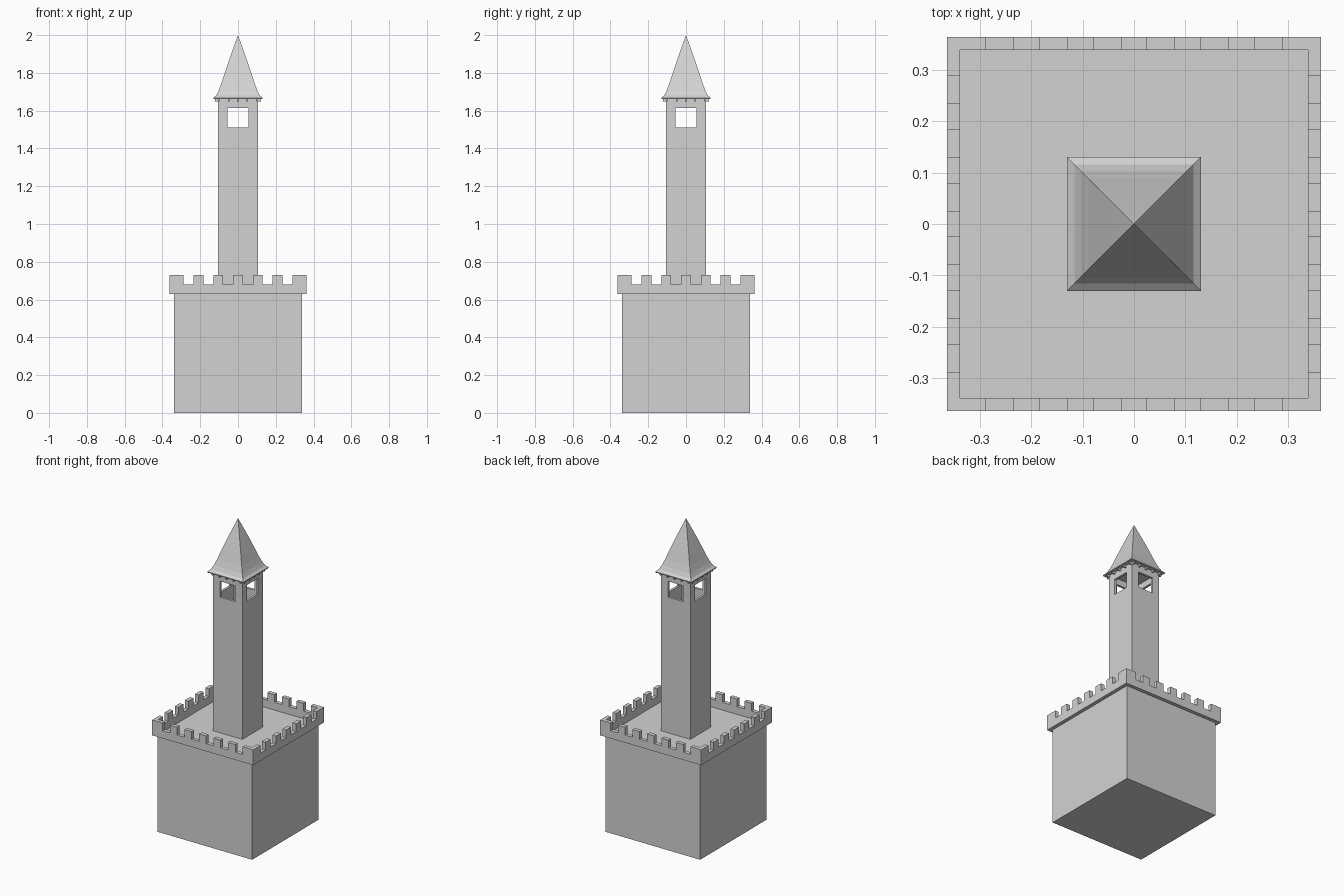
import bpy, bmesh, math
from mathutils import Matrix

if "Cube" in bpy.data.objects:
    bpy.data.objects.remove(bpy.data.objects["Cube"])

stone = bpy.data.materials.new("light_grey_stone")
stone.diffuse_color = (0.65, 0.65, 0.65, 1)
stone.use_nodes = True
stone.node_tree.nodes["Principled BSDF"].inputs["Base Color"].default_value = stone.diffuse_color


def finish(bm, name):
    bmesh.ops.recalc_face_normals(bm, faces=bm.faces[:])
    me = bpy.data.meshes.new(name)
    bm.to_mesh(me)
    bm.free()
    me.materials.append(stone)
    ob = bpy.data.objects.new(name, me)
    bpy.context.scene.collection.objects.link(ob)
    return ob


def add_box(bm, lo, hi, rot=0.0):
    size = [h - l for l, h in zip(lo, hi)]
    mid = [(h + l) / 2 for l, h in zip(lo, hi)]
    m = Matrix.Rotation(rot, 4, 'Z') @ Matrix.Translation(mid) @ Matrix.Diagonal((*size, 1))
    bmesh.ops.create_cube(bm, size=1, matrix=m)


def box(name, hx, hy, z0, z1, cx=0.0, cy=0.0):
    bm = bmesh.new()
    add_box(bm, (cx - hx, cy - hy, z0), (cx + hx, cy + hy, z1))
    return finish(bm, name)


def cut(ob, *args):
    """Subtract a box from ob and remove the cutter."""
    cutter = box("cutter", *args)
    cutter.hide_render = True
    mod = ob.modifiers.new("cut", 'BOOLEAN')
    mod.operation = 'DIFFERENCE'
    mod.solver = 'EXACT'
    mod.object = cutter
    bpy.context.view_layer.objects.active = ob
    bpy.ops.object.modifier_apply(modifier=mod.name)
    bpy.data.objects.remove(cutter)


# Square base block
box("base_block", 0.34, 0.34, 0, 0.63)

# Overhanging parapet ring with six notches per side
parapet = box("parapet", 0.3635, 0.3635, 0.63, 0.73)
cut(parapet, 0.338, 0.338, 0.5, 0.9)
for i in range(6):
    c = (i - 2.5) * 0.1045
    cut(parapet, 0.0265, 0.5, 0.68, 0.9, c, 0)
    cut(parapet, 0.5, 0.0265, 0.68, 0.9, 0, c)

# Hollow tower shaft with a belfry opening on each side
tower = box("tower_shaft", 0.105, 0.105, 0.63, 1.664)
cut(tower, 0.09, 0.09, 0.64, 1.655)
cut(tower, 0.055, 0.3, 1.512, 1.615)
cut(tower, 0.3, 0.055, 1.512, 1.615)

# Flared pyramid roof from a profile of square rings
profile = [(0.13, 1.662), (0.13, 1.668), (0.116, 1.68), (0.103, 1.705), (0.088, 1.745),
           (0.07, 1.80), (0.05, 1.86), (0.022, 1.94)]
bm = bmesh.new()
rings = [[bm.verts.new((sx * r, sy * r, z)) for sx, sy in ((-1, -1), (1, -1), (1, 1), (-1, 1))]
         for r, z in profile]
bm.faces.new(rings[0])
for a, b in zip(rings, rings[1:]):
    for k in range(4):
        n = (k + 1) % 4
        bm.faces.new((a[k], a[n], b[n], b[k]))
tip = bm.verts.new((0, 0, 2))
for k in range(4):
    bm.faces.new((rings[-1][k], rings[-1][(k + 1) % 4], tip))
finish(bm, "roof")

# Small rafter ends under the eaves, five per side
bm = bmesh.new()
for side in range(4):
    for i in range(-2, 3):
        x = i * 0.05
        add_box(bm, (x - 0.004, -0.122, 1.648), (x + 0.004, -0.104, 1.664), side * math.pi / 2)
finish(bm, "rafter_ends")
